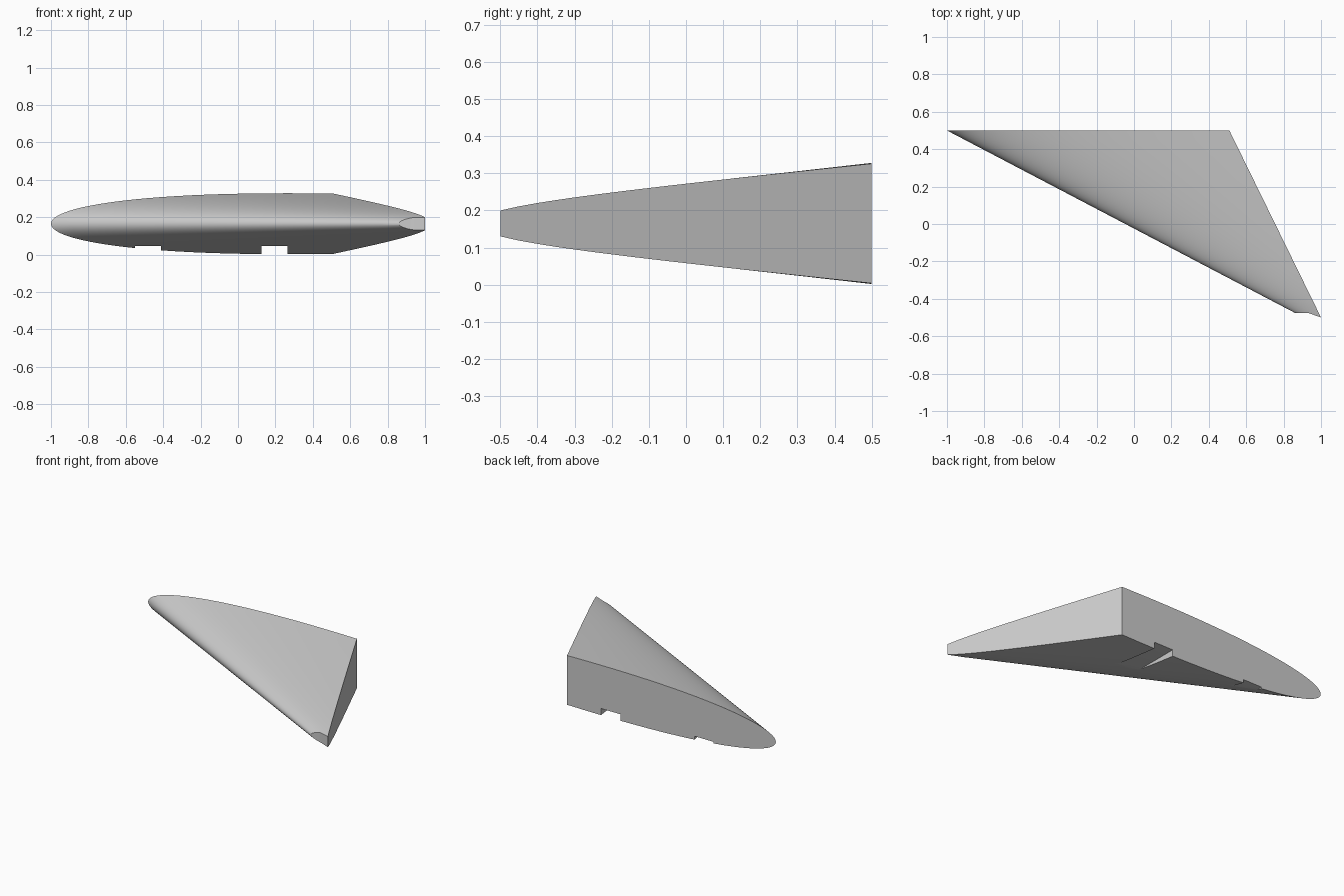
import bpy, bmesh, math

cube = bpy.data.objects.get("Cube")
if cube:
    bpy.data.objects.remove(cube, do_unlink=True)

MID_Z, CHORD, THICK = 0.165, 4.2, 0.0776
SIDE, RINGS = 24, 20

mat = bpy.data.materials.new("plain grey")
mat.use_nodes = True
grey = (0.6, 0.6, 0.6, 1)
mat.diffuse_color = grey
mat.node_tree.nodes["Principled BSDF"].inputs["Base Color"].default_value = grey


def lerp(a, b, t):
    return a + (b - a) * t


def half_thickness(x, y):
    """Symmetric aerofoil that shrinks towards the tip."""
    s = (0.5 - y) / 0.975
    scale = lerp(1, 0.33, s)
    f = max(0, x - lerp(-1, 0.86, s)) / (CHORD * scale)
    shape = (0.2969 * math.sqrt(f) - 0.126 * f - 0.3516 * f**2
             + 0.2843 * f**3 - 0.1015 * f**4)
    return 5 * THICK * CHORD * scale * shape


def make_object(name, bm):
    bmesh.ops.recalc_face_normals(bm, faces=bm.faces)
    mesh = bpy.data.meshes.new(name)
    bm.to_mesh(mesh)
    bm.free()
    mesh.materials.append(mat)
    obj = bpy.data.objects.new(name, mesh)
    bpy.context.collection.objects.link(obj)
    return obj


# Swept wing: closed loops of points from root to tip, cut off flat at the back
bm = bmesh.new()
loops = []
for r in range(RINGS + 1):
    s = r / RINGS
    loop = []
    for i in range(-SIDE, SIDE + 1):
        u = (i / SIDE) ** 2
        tip_y = -0.475 - 0.025 * max(0, 2 * u - 1)
        y = lerp(0.5, tip_y, s)
        x = lerp(lerp(-1, 0.51, u), lerp(0.86, 1, u), s)
        h = math.copysign(half_thickness(x, y), i) if i else 0
        loop.append(bm.verts.new((x, y, MID_Z + h)))
    loops.append(loop)
count = 2 * SIDE + 1
for a, b in zip(loops, loops[1:]):
    for i in range(count):
        j = (i + 1) % count
        bm.faces.new((a[i], a[j], b[j], b[i]))
bm.faces.new(loops[0])
# Tip cap, bent along its middle
tip = loops[-1]
for i in range(SIDE):
    a, b = tip[i], tip[i + 1]
    c, d = tip[count - 2 - i], tip[count - 1 - i]
    bm.faces.new((a, b, d) if b is c else (a, b, c, d))
wing = make_object("wing", bm)

# Two mounting notches in the underside of the root
for n, (x0, x1) in enumerate(((-0.55, -0.412), (0.125, 0.265))):
    bm = bmesh.new()
    bmesh.ops.create_cube(bm, size=1)
    for v in bm.verts:
        v.co.x = x1 if v.co.x > 0 else x0
        v.co.y = 0.6 if v.co.y > 0 else 0
        v.co.z = 0.045 if v.co.z > 0 else -0.1
    cutter = make_object("notch_cutter", bm)
    cutter.hide_render = True
    cut = wing.modifiers.new("notch", "BOOLEAN")
    cut.operation, cut.solver, cut.object = "DIFFERENCE", "EXACT", cutter
    bpy.context.view_layer.objects.active = wing
    bpy.ops.object.modifier_apply(modifier=cut.name)
    bpy.data.objects.remove(cutter, do_unlink=True)

bpy.ops.object.select_all(action="DESELECT")
wing.select_set(True)
bpy.context.view_layer.objects.active = wing
bpy.ops.object.shade_smooth_by_angle(angle=math.radians(30))
